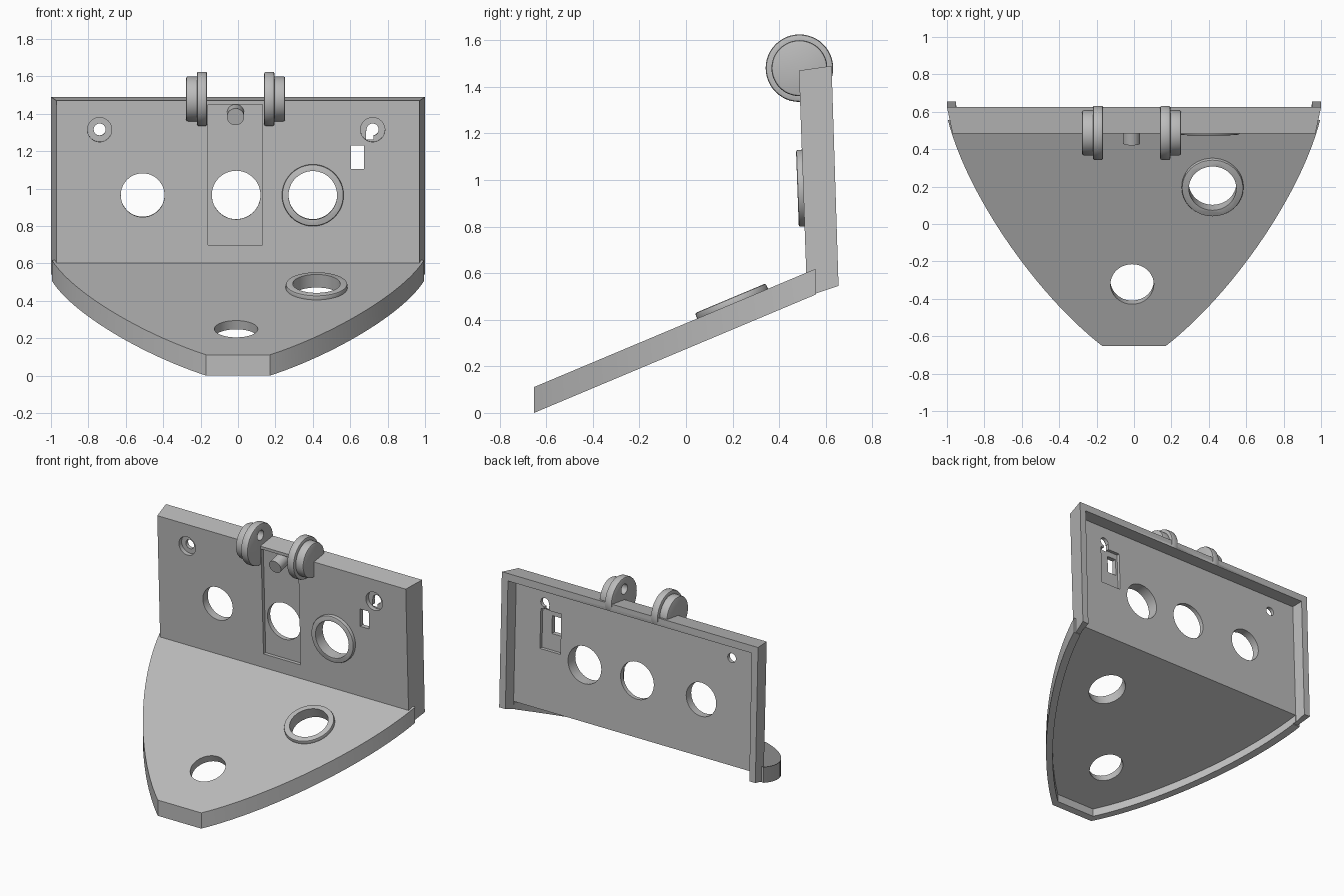
import bpy, bmesh
from math import radians
from mathutils import Vector, Matrix
from mathutils.geometry import interpolate_bezier

cube = bpy.data.objects.get("Cube")
if cube:
    bpy.data.objects.remove(cube)

grey = bpy.data.materials.new("plain_grey")
grey.use_nodes = True
GREY = (0.5, 0.5, 0.5, 1)
grey.diffuse_color = GREY
grey.node_tree.nodes["Principled BSDF"].inputs["Base Color"].default_value = GREY


def finish(name, bm):
    bmesh.ops.recalc_face_normals(bm, faces=bm.faces)
    mesh = bpy.data.meshes.new(name)
    bm.to_mesh(mesh)
    bm.free()
    mesh.materials.append(grey)
    ob = bpy.data.objects.new(name, mesh)
    bpy.context.collection.objects.link(ob)
    return ob


def loft(name, loop_a, loop_b):
    """Solid between two loops with matching point counts."""
    bm = bmesh.new()
    a = [bm.verts.new(p) for p in loop_a]
    b = [bm.verts.new(p) for p in loop_b]
    bm.faces.new(a)
    bm.faces.new(b[::-1])
    for i in range(len(a)):
        j = (i + 1) % len(a)
        bm.faces.new((a[i], b[i], b[j], a[j]))
    return finish(name, bm)


def cylinder(name, centre, axis, r, depth, r_far=None, bevel=0):
    """Cylinder or cone along axis, centred on a point."""
    bm = bmesh.new()
    turn = Vector(axis).to_track_quat('Z', 'Y').to_matrix().to_4x4()
    bmesh.ops.create_cone(bm, cap_ends=True, segments=48, radius1=r,
                          radius2=r if r_far is None else r_far, depth=depth,
                          matrix=Matrix.Translation(centre) @ turn)
    if bevel:
        rims = [e for e in bm.edges if any(len(f.verts) > 4 for f in e.link_faces)]
        bmesh.ops.bevel(bm, geom=rims, offset=bevel, segments=2, profile=0.5,
                        affect='EDGES')
    return finish(name, bm)


def combine(target, tool, op='DIFFERENCE', keep=False):
    mod = target.modifiers.new(op.lower(), 'BOOLEAN')
    mod.object, mod.operation, mod.solver = tool, op, 'EXACT'
    bpy.context.view_layer.objects.active = target
    bpy.ops.object.modifier_apply(modifier=mod.name)
    if not keep:
        bpy.data.objects.remove(tool)


# Reference planes of the leaning panel and the sloping base
PANEL_N = Vector((0, -1, -0.036)).normalized()
BASE_N = Vector((0, -0.42, 1)).normalized()


def panel_y(z):
    return 0.538 - 0.036 * z


def base_z(y):
    return 0.385 + 0.42 * y


def on_panel(x, z):
    return Vector((x, panel_y(z), z))


def on_base(x, y):
    return Vector((x, y, base_z(y)))


def panel_box(name, x0, x1, z0, z1, near, far):
    """Box set parallel to the panel, between two depths behind its face."""
    def ring(d):
        return [(x, panel_y(z) + d, z)
                for x, z in ((x0, z0), (x1, z0), (x1, z1), (x0, z1))]
    return loft(name, ring(near), ring(far))


def mirrored_outline(*handles):
    pts = [Vector((x, y, 0)) for x, y in handles]
    side = interpolate_bezier(*pts, 28)
    return [(p.x, p.y) for p in side] + [(-p.x, p.y) for p in reversed(side)]


# Back panel with drafted sides
def quad(w, low, high):
    return [(-w, *low), (w, *low), (w, *high), (-w, *high)]


panel = loft("back_panel", quad(0.97, (0.52, 0.5), (0.485, 1.47)),
             quad(1.0, (0.655, 0.545), (0.625, 1.49)))

# Hinge wheels: large flange inside, smaller boss outside
for mid, sign in ((-0.0125, 1), (-0.0125, -1)):
    hub = (0.487, 1.48)
    parts = (("hinge_flange", 0.18, 0.145, 0.055), ("hinge_boss", 0.23, 0.12, 0.07))
    for name, x, r, depth in parts:
        wheel = cylinder(name, (mid + sign * x, *hub), (1, 0, 0), r, depth, bevel=0.01)
        combine(panel, wheel, 'UNION')

# Hollow back, open at the bottom
combine(panel, loft("back_hollow", quad(0.945, (0.583, 0.3), (0.542, 1.43)),
                    quad(0.965, (0.8, 0.3), (0.8, 1.455))))

# Hinge pin sockets
for sign in (1, -1):
    combine(panel, cylinder("socket", (-0.0125 + sign * 0.16, 0.487, 1.545),
                            (1, 0, 0), 0.035, 0.08))

# Collar, slot and the three large holes
combine(panel, cylinder("panel_collar", on_panel(0.4, 0.965), PANEL_N, 0.165, 0.05,
                        bevel=0.008), 'UNION')
combine(panel, panel_box("slot", -0.16, 0.13, 0.7, 1.45, -0.02, 0.025))
for x, r in ((-0.51, 0.117), (-0.01, 0.13), (0.4, 0.13)):
    combine(panel, cylinder("hole", on_panel(x, 0.965), PANEL_N, r, 0.3))

# Screw holes with wide front recesses
for x in (-0.74, 0.72):
    combine(panel, cylinder("screw_hole", on_panel(x, 1.315), PANEL_N, 0.032, 0.3))
    combine(panel, cylinder("screw_recess", on_panel(x, 1.315), PANEL_N, 0.065, 0.06))

# Latch pocket in the rear, its window and the notch into the screw recess
combine(panel, panel_box("pocket", 0.59, 0.75, 0.99, 1.27, 0.033, 0.1))
combine(panel, panel_box("window", 0.605, 0.675, 1.105, 1.23, -0.1, 0.2))
combine(panel, panel_box("notch", 0.685, 0.725, 1.262, 1.31, 0.0, 0.2))

# Sloping base with a curved outline
edge = mirrored_outline((0.17, -0.652), (0.52, -0.38), (0.89, 0.15), (0.995, 0.555))
base = loft("base_plate", [on_base(x, y) for x, y in edge],
            [on_base(x, y) - Vector((0, 0, 0.111)) for x, y in edge])
combine(base, cylinder("base_collar", on_base(0.42, 0.2), BASE_N, 0.165, 0.05,
                       bevel=0.008), 'UNION')

# Hollow underside, running on through the foot of the panel
inner = mirrored_outline((0.155, -0.615), (0.48, -0.35), (0.84, 0.16), (0.95, 0.6))
hollow = loft("base_hollow", [on_base(x, y) - Vector((0, 0, 0.055)) for x, y in inner],
              [on_base(x, y) - Vector((0, 0, 0.3)) for x, y in inner])
combine(base, hollow, keep=True)
combine(panel, hollow)

# Base holes
for x, y, r in ((-0.01, -0.322, 0.116), (0.42, 0.2, 0.127)):
    combine(base, cylinder("hole", on_base(x, y), BASE_N, r, 0.3))

# Peg at the top of the slot
peg = cylinder("slot_peg", (-0.013, 0.475, 1.395), (0, -1, -0.25), 0.046, 0.09)

# Smooth curved walls, crisp edges
bpy.ops.object.select_all(action='DESELECT')
for ob in (panel, base, peg):
    ob.select_set(True)
bpy.context.view_layer.objects.active = panel
bpy.ops.object.shade_smooth_by_angle(angle=radians(30))
